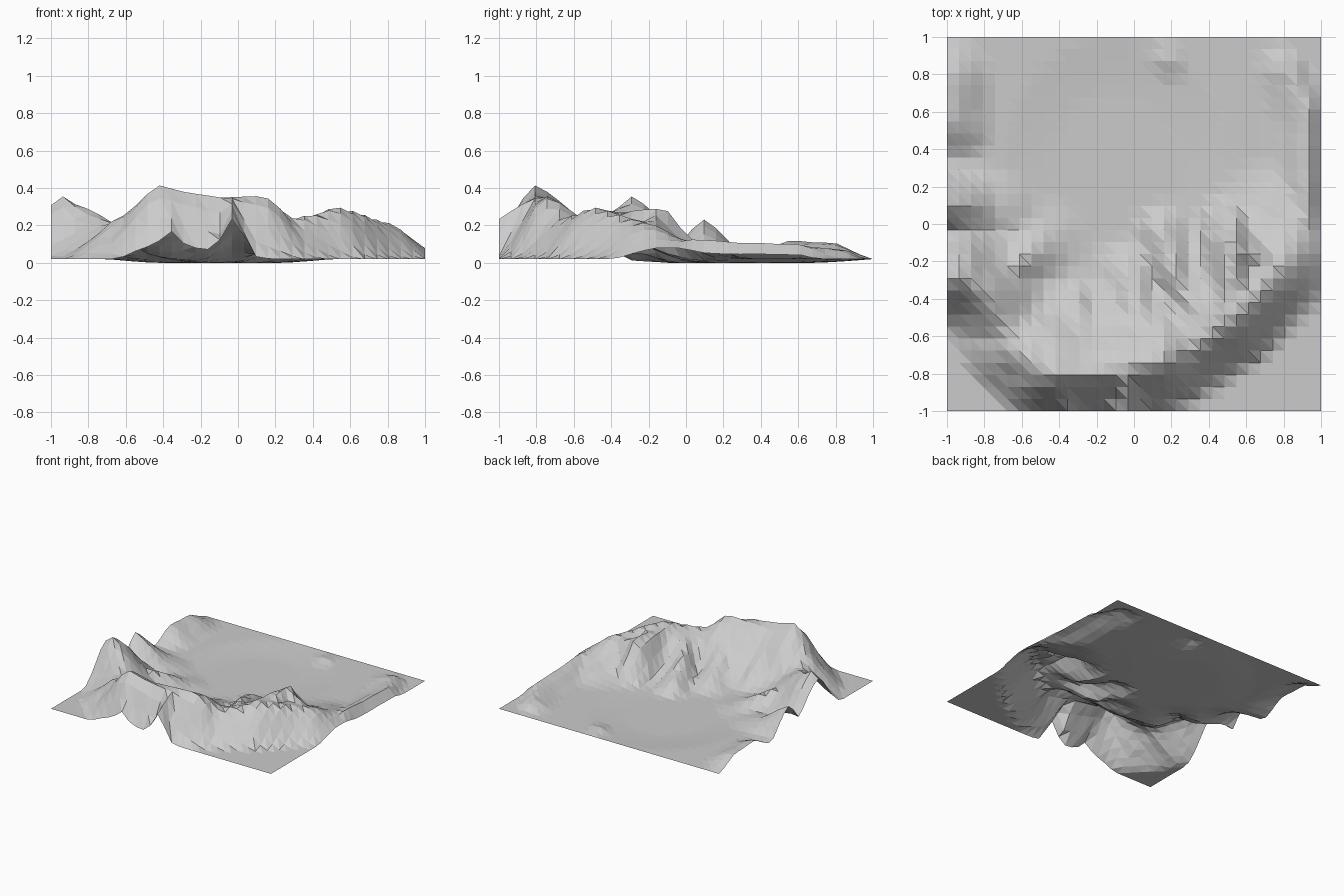
import bpy, bmesh, math
from mathutils import Vector, noise

N = 32          # vertices per side
BASE = 0.02     # height of the flat land

# Ridge crests: points (x, y, height), foot width on the left, foot width on the right
RIDGES = [
    # main front crest, curving round to the right side
    ([(-0.62, -0.70, 0.25), (-0.42, -0.81, 0.415), (-0.25, -0.81, 0.37),
      (0.13, -0.75, 0.36), (0.29, -0.68, 0.24), (0.55, -0.50, 0.30),
      (0.80, -0.23, 0.22), (0.86, -0.10, 0.14)], 0.50, 0.25),
    # left mountain and the saddle that joins it to the front crest
    ([(-1, -0.29, 0.31), (-0.935, -0.29, 0.355), (-0.81, -0.36, 0.29),
      (-0.65, -0.57, 0.2)], 0.36, 0.28),
    # spur of the left mountain
    ([(-0.75, -0.35, 0.22), (-0.42, -0.05, 0.045)], 0.2),
    # left edge hills
    ([(-1, 0.10, 0.235), (-0.72, 0.08, 0.06)], 0.22),
    ([(-0.97, 0.55, 0.125), (-0.98, 0.78, 0.11)], 0.22),
    # inner crest of the right mountain and its shoulder
    ([(0.50, -0.52, 0.30), (0.54, -0.12, 0.30), (0.54, -0.05, 0.20)], 0.22, 0.16),
    ([(0.54, -0.15, 0.27), (0.80, -0.23, 0.22)], 0.22),
    # small spur towards the basin
    ([(0.28, -0.40, 0.21), (0.15, -0.04, 0.10)], 0.16),
    # short spurs on the inner face
    ([(-0.30, -0.78, 0.37), (-0.30, -0.46, 0.14)], 0.18),
    ([(0.06, -0.78, 0.35), (-0.03, -0.25, 0.08)], 0.18),
    # low rim along the right edge
    ([(0.86, -0.10, 0.14), (0.935, 0.05, 0.12), (0.935, 0.60, 0.09),
      (0.84, 0.82, 0.08)], 0.20, 0.10),
    # buttresses on the front edge
    ([(-0.38, -0.81, 0.40), (-0.35, -1, 0.165)], 0.15),
    ([(-0.03, -0.81, 0.35), (-0.03, -1, 0.24)], 0.13),
]


def ridge_height(p, pts, wl, wr=None):
    """Height above the base given by the nearest part of one ridge."""
    wr = wr or wl
    best = 0
    for a, b in zip(pts, pts[1:]):
        a2, b2 = Vector(a[:2]), Vector(b[:2])
        d = b2 - a2
        t = min(1, max(0, (p - a2).dot(d) / d.length_squared))
        r = p - (a2 + d * t)
        dist = r.length
        side = (d.x * r.y - d.y * r.x) / (d.length * dist) if dist > 1e-6 else 0
        k = dist / (wr + (wl - wr) * (side + 1) / 2)
        if k < 1:
            h = a[2] + (b[2] - a[2]) * t - BASE
            best = max(best, h * (0.5 * (0.5 + 0.5 * math.cos(math.pi * k)) + 0.5 * (1 - k)))
    return best


def height(x, y):
    p = Vector((x, y))
    h = max(ridge_height(p, *r) for r in RIDGES)
    # gullies on the flanks, strongest low down
    h *= 1 + 0.28 * noise.noise(Vector((x * 6, y * 6, 3.0))) * max(0, 1 - h / 0.33)
    # small mound at the back
    h += max(0, 0.03 - 0.3 * (p - Vector((0.18, 0.87))).length)
    # shallow basin floor
    dip = 1 - ((x + 0.1) / 0.6) ** 2 - ((y - 0.3) / 0.7) ** 2
    return max(0, BASE + h - 0.03 * max(0, dip))


# Terrain sheet, triangulated along one diagonal
bm = bmesh.new()
grid = []
for j in range(N):
    y = -1 + 2 * j / (N - 1)
    row = []
    for i in range(N):
        x = -1 + 2 * i / (N - 1)
        row.append(bm.verts.new((x, y, height(x, y))))
    grid.append(row)
for j in range(N - 1):
    for i in range(N - 1):
        a, b = grid[j][i], grid[j][i + 1]
        c, d = grid[j + 1][i + 1], grid[j + 1][i]
        bm.faces.new((a, b, d))
        bm.faces.new((b, c, d))
mesh = bpy.data.meshes.new("mountain_terrain")
bm.to_mesh(mesh)
bm.free()
bpy.context.collection.objects.link(bpy.data.objects.new("mountain_terrain", mesh))
